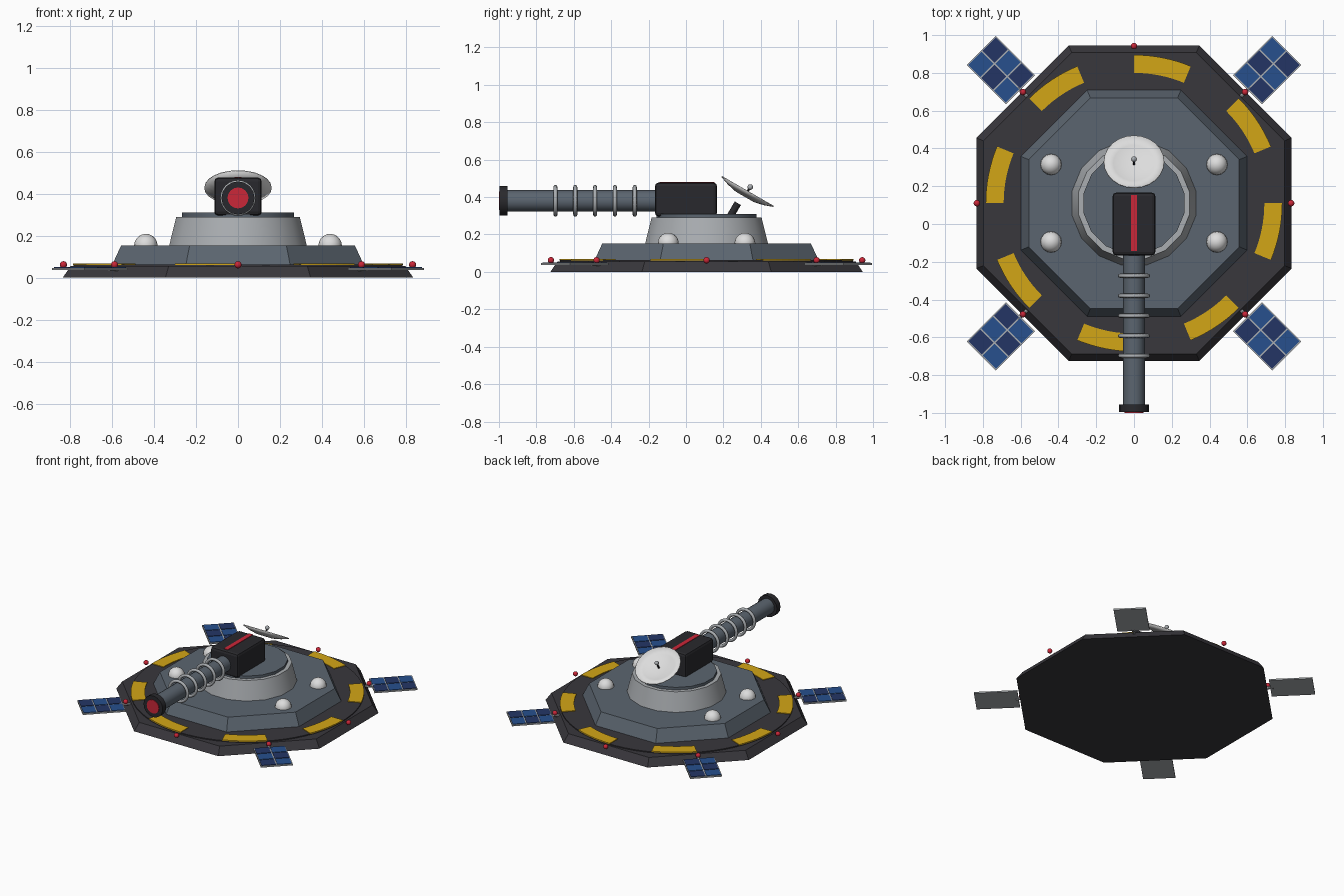
import bpy, bmesh, math
from mathutils import Matrix, Vector

if "Cube" in bpy.data.objects:
    bpy.data.objects.remove(bpy.data.objects["Cube"])

CY = 0.11                      # hull centre in y
GUN_Z = 0.38                   # barrel axis height
EIGHTH = math.pi / 4


def material(name, r, g, b):
    m = bpy.data.materials.new(name)
    m.use_nodes = True
    m.diffuse_color = (r, g, b, 1)
    bsdf = next(n for n in m.node_tree.nodes if n.type == 'BSDF_PRINCIPLED')
    bsdf.inputs["Base Color"].default_value = (r, g, b, 1)
    bsdf.inputs["Roughness"].default_value = 0.6
    return m


deck = material("dark deck", 0.04, 0.038, 0.045)
hull = material("slate hull", 0.105, 0.13, 0.16)
metal = material("light metal", 0.40, 0.42, 0.44)
white = material("white", 0.72, 0.72, 0.72)
black = material("gun black", 0.022, 0.022, 0.026)
yellow = material("warning yellow", 0.65, 0.38, 0.008)
red = material("signal red", 0.60, 0.02, 0.04)
navy = material("cell navy", 0.017, 0.036, 0.13)
blue = material("cell blue", 0.02, 0.08, 0.27)


def make(name, bm, mat, matrix=Matrix(), smooth=False):
    me = bpy.data.meshes.new(name)
    bmesh.ops.recalc_face_normals(bm, faces=bm.faces)
    bm.to_mesh(me)
    bm.free()
    me.materials.append(mat)
    ob = bpy.data.objects.new(name, me)
    bpy.context.collection.objects.link(ob)
    ob.matrix_world = matrix
    if smooth:
        bpy.ops.object.select_all(action='DESELECT')
        bpy.context.view_layer.objects.active = ob
        ob.select_set(True)
        bpy.ops.object.shade_smooth_by_angle(angle=math.radians(40))
    return ob


def frustum(name, mat, sides, r1, r2, z1, z2, smooth=False):
    """Upright frustum about the hull centre, flats facing the axes."""
    bm = bmesh.new()
    bmesh.ops.create_cone(bm, cap_ends=True, segments=sides, radius1=r1, radius2=r2, depth=z2 - z1)
    bmesh.ops.rotate(bm, verts=bm.verts, matrix=Matrix.Rotation(math.pi / sides, 3, 'Z'))
    return make(name, bm, mat, Matrix.Translation((0, CY, (z1 + z2) / 2)), smooth)


def rod(name, mat, a, b, r, sides=16):
    """Cylinder between two points."""
    a, b = Vector(a), Vector(b)
    bm = bmesh.new()
    bmesh.ops.create_cone(bm, cap_ends=True, segments=sides, radius1=r, radius2=r, depth=(b - a).length)
    turn = (b - a).to_track_quat('Z', 'Y').to_matrix().to_4x4()
    return make(name, bm, mat, Matrix.Translation((a + b) / 2) @ turn, True)


def box(name, mat, size, matrix):
    bm = bmesh.new()
    bmesh.ops.create_cube(bm, size=1)
    bmesh.ops.scale(bm, verts=bm.verts, vec=size)
    return make(name, bm, mat, matrix)


def ball(name, mat, pos, r):
    bm = bmesh.new()
    bmesh.ops.create_uvsphere(bm, u_segments=16, v_segments=10, radius=r)
    return make(name, bm, mat, Matrix.Translation(pos), True)


def polar(angle, r, z):
    return (r * math.cos(angle), CY + r * math.sin(angle), z)


# Octagonal base, round deck plate, raised hull and turret
OCT = 1 / math.cos(math.pi / 8)
frustum("base", deck, 8, 0.835 * OCT, 0.797 * OCT, 0, 0.056)
frustum("deck_plate", deck, 64, 0.785, 0.785, 0.05, 0.063)
frustum("raised_hull", hull, 8, 0.6 * OCT, 0.557 * OCT, 0.06, 0.153)
frustum("turret_base", metal, 16, 0.335, 0.30, 0.15, 0.29, True)
frustum("turret_cap", hull, 16, 0.272, 0.272, 0.285, 0.31, True)

# Warning stripes on the deck plate and edge lights
for k in range(8):
    bm = bmesh.new()
    inner, outer = [], []
    for i in range(9):
        a = k * EIGHTH - EIGHTH / 2 * i / 8
        inner.append(bm.verts.new(polar(a, 0.69, 0.061)))
        outer.append(bm.verts.new(polar(a, 0.785, 0.061)))
    faces = [bm.faces.new((inner[i], inner[i + 1], outer[i + 1], outer[i])) for i in range(8)]
    top = bmesh.ops.extrude_face_region(bm, geom=faces)["geom"]
    bmesh.ops.translate(bm, vec=(0, 0, 0.007), verts=[v for v in top if isinstance(v, bmesh.types.BMVert)])
    make(f"warning_stripe_{k + 1}", bm, yellow)
    ball(f"edge_light_{k + 1}", red, polar(k * EIGHTH, 0.832, 0.062), 0.017)

# Sensor domes
for sx in (-1, 1):
    for sy in (-1, 1):
        ball("sensor_dome", white, (0.439 * sx, CY + 0.205 * sy, 0.153), 0.056)

# Solar panels on the four diagonals: frame, cells and arm
for k in range(4):
    a = EIGHTH * (2 * k + 1)
    place = Matrix.Translation(polar(a, 0.997, 0.042)) @ Matrix.Rotation(a, 4, 'Z')
    box("solar_frame", metal, (0.293, 0.218, 0.01), place)
    for i in range(3):
        for j in range(2):
            spot = Matrix.Translation(((i - 1) * 0.096, (j - 0.5) * 0.107, 0.006))
            box("solar_cell", (navy, blue)[(i + j) % 2], (0.088, 0.098, 0.005), place @ spot)
    rod("solar_arm", metal, polar(a, 0.78, 0.042), polar(a, 0.87, 0.042), 0.01, 8)

# Gun housing with chamfered edges and a red stripe
housing = box("gun_housing", black, (0.226, 0.332, 0.18), Matrix.Translation((0, 0, 0.387)))
bevel = housing.modifiers.new("chamfer", 'BEVEL')
bevel.width = 0.018
bevel.segments = 2
box("housing_stripe", red, (0.032, 0.295, 0.006), Matrix.Translation((0, 0.005, 0.478)))

# Barrel, cooling rings and muzzle
rod("barrel", hull, (0, -0.15, GUN_Z), (0, -0.96, GUN_Z), 0.057)
rod("muzzle", black, (0, -0.955, GUN_Z), (0, -0.996, GUN_Z), 0.079)
rod("muzzle_lens", red, (0, -0.99, GUN_Z), (0, -1.0, GUN_Z), 0.05)
for i in range(5):
    bpy.ops.mesh.primitive_torus_add(
        location=(0, -0.274 - 0.106 * i, GUN_Z), rotation=(math.pi / 2, 0, 0),
        major_radius=0.074, minor_radius=0.011, major_segments=24, minor_segments=8)
    ring = bpy.context.object
    ring.name = f"cooling_ring_{i + 1}"
    ring.data.materials.append(metal)
    bpy.ops.object.shade_smooth()

# Dish antenna tilted backwards, with feed and stub mount
tilt = Matrix.Translation((0, 0.33, 0.43)) @ Matrix.Rotation(-math.radians(30), 4, 'X')
bm = bmesh.new()
SIDES = 24
rows = []
for r, z in ((0.055, -0.03), (0.11, -0.018), (0.16, 0)):
    rows.append([bm.verts.new((r * math.cos(t * math.tau / SIDES), r * math.sin(t * math.tau / SIDES), z))
                 for t in range(SIDES)])
bm.faces.new(rows[0])
for lower, upper in zip(rows, rows[1:]):
    for t in range(SIDES):
        n = (t + 1) % SIDES
        bm.faces.new((lower[t], lower[n], upper[n], upper[t]))
dish = make("dish", bm, white, tilt, True)
shell = dish.modifiers.new("thickness", 'SOLIDIFY')
shell.thickness = 0.006
shell.offset = 0
rod("dish_feed_rod", black, tilt @ Vector((0, 0, -0.03)), tilt @ Vector((0, 0, 0.025)), 0.006, 8)
ball("dish_feed", metal, tilt @ Vector((0, 0, 0.027)), 0.015)
rod("dish_mount", black, (0, 0.235, 0.295), (0, 0.277, 0.367), 0.019, 12)
